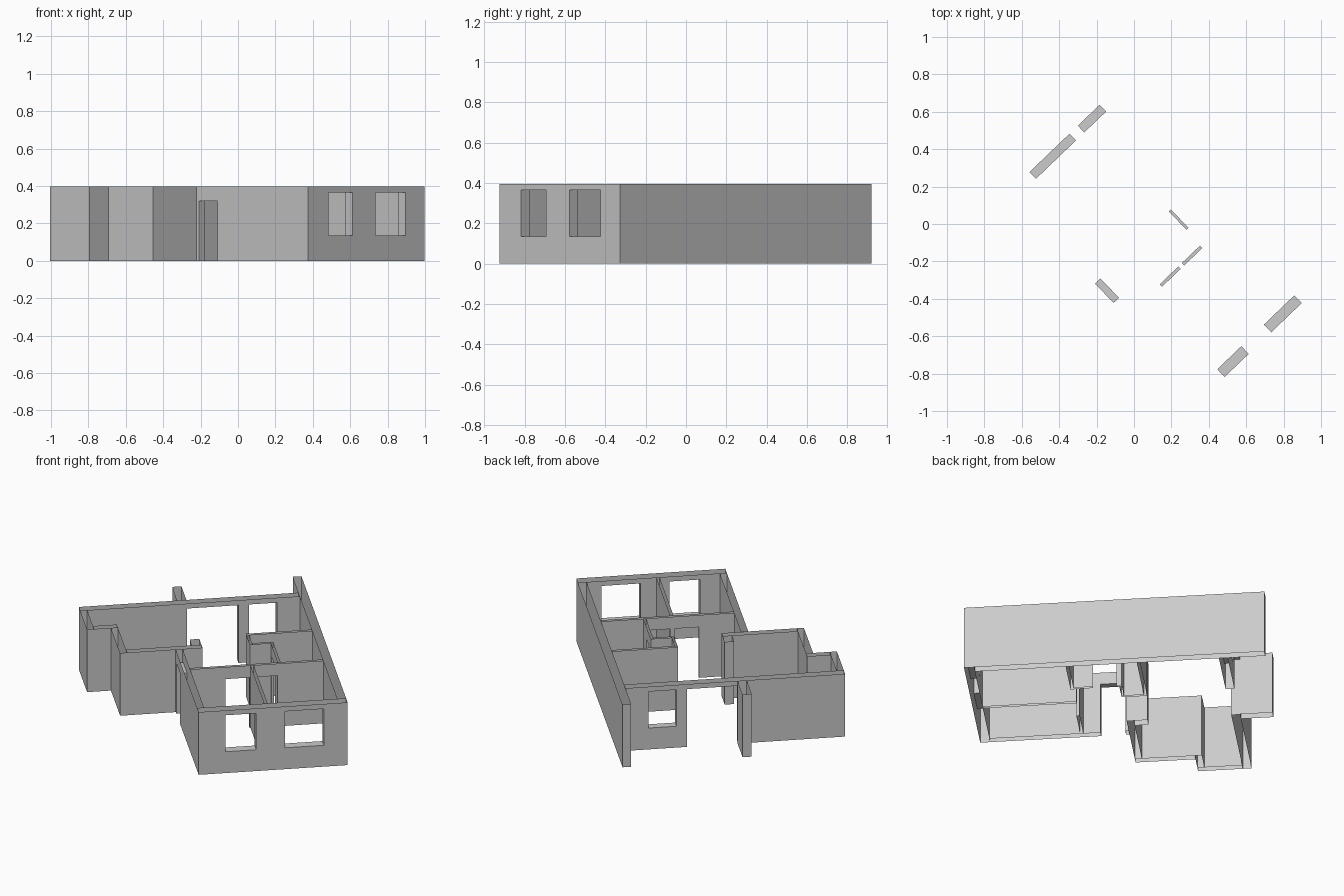
import bpy, bmesh, math
from mathutils import Matrix

cube = bpy.data.objects.get("Cube")
if cube:
    bpy.data.objects.remove(cube, do_unlink=True)

HEIGHT = 0.396
DOOR = (0.0, 0.32)
WINDOW = (0.135, 0.365)
PATIO = (0.0, 0.365)

# The plan is drawn square to its front left corner, then turned into place
PLACE = Matrix.Translation((0.373, -0.925, 0)) @ Matrix.Rotation(math.radians(43.8), 4, 'Z')

plaster = bpy.data.materials.new("wall grey")
plaster.use_nodes = True
GREY = (0.6, 0.6, 0.6, 1)
plaster.diffuse_color = GREY
plaster.node_tree.nodes["Principled BSDF"].inputs["Base Color"].default_value = GREY


def wall(name, axis, start, end, near, far, caps=(False, False), openings=()):
    """Hollow wall shell along 'u' or 'v'; each opening is (from, to, (sill, head))."""
    bm = bmesh.new()

    def quad(points, flip=False):
        verts = [bm.verts.new((a, t, z) if axis == 'u' else (t, a, z)) for a, t, z in points]
        bm.faces.new(verts[::-1] if flip else verts)

    def panel(a0, a1, z0, z1):
        for t in (near, far):
            quad([(a0, t, z0), (a1, t, z0), (a1, t, z1), (a0, t, z1)], t == far)

    def upright(a, z0, z1, flip):
        quad([(a, near, z0), (a, far, z0), (a, far, z1), (a, near, z1)], flip)

    at = start
    for a0, a1, (sill, head) in openings:
        panel(at, a0, 0, HEIGHT)
        panel(a0, a1, head, HEIGHT)
        if sill > 0:
            panel(a0, a1, 0, sill)
            quad([(a0, near, sill), (a1, near, sill), (a1, far, sill), (a0, far, sill)])
        quad([(a0, near, head), (a1, near, head), (a1, far, head), (a0, far, head)], True)
        upright(a0, sill, head, False)
        upright(a1, sill, head, True)
        at = a1
    panel(at, end, 0, HEIGHT)
    if caps[0]:
        upright(start, 0, HEIGHT, True)
    if caps[1]:
        upright(end, 0, HEIGHT, False)
    bmesh.ops.remove_doubles(bm, verts=bm.verts, dist=0.0001)
    if axis == 'v':
        bmesh.ops.reverse_faces(bm, faces=bm.faces)
    bm.transform(PLACE)
    mesh = bpy.data.meshes.new(name)
    bm.to_mesh(mesh)
    bm.free()
    mesh.materials.append(plaster)
    bpy.context.collection.objects.link(bpy.data.objects.new(name, mesh))


BOTH = (True, True)
FIRST = (True, False)
LAST = (False, True)

# Outer walls
wall("front_wall", 'u', 0, 0.863, 0, 0.057, BOTH,
     [(0.155, 0.333, WINDOW), (0.5, 0.725, WINDOW)])
wall("long_side_wall", 'v', 0.057, 1.73, 0.813, 0.863, LAST)
wall("back_wall", 'u', -0.46, 0.813, 1.463, 1.513, FIRST,
     [(0.16, 0.457, PATIO), (0.518, 0.68, WINDOW)])
wall("wing_side_wall", 'v', 0.057, 0.86, 0, 0.04, openings=[(0.697, 0.84, DOOR)])
wall("porch_wall", 'u', -0.282, 0.155, 0.86, 0.9, LAST)
wall("middle_side_wall", 'v', 0.86, 1.205, -0.322, -0.282, FIRST)
wall("step_wall", 'u', -0.42, -0.282, 1.205, 1.245, LAST)
wall("rear_side_wall", 'v', 1.205, 1.463, -0.46, -0.42, FIRST)

# Free standing wall ends
wall("terrace_divider", 'v', 1.513, 1.70, 0.11, 0.163, LAST)
wall("hall_stub", 'v', 0.9, 0.98, 0.1, 0.155, LAST)

# Thin partitions around the bedrooms and bathroom
wall("bedroom_corridor_wall", 'u', 0.04, 0.813, 0.58, 0.598,
     openings=[(0.246, 0.385, DOOR), (0.412, 0.545, DOOR)])
wall("bedroom_divider", 'v', 0.057, 0.58, 0.39, 0.408)
wall("bathroom_door_wall", 'v', 0.598, 0.876, 0.552, 0.567, LAST,
     [(0.71, 0.846, DOOR)])
wall("closet_front_wall", 'u', 0.445, 0.552, 0.861, 0.876)
wall("closet_side_wall", 'v', 0.861, 0.99, 0.43, 0.445, FIRST)
wall("bathroom_back_wall", 'u', 0.43, 0.813, 0.99, 1.008, FIRST)
